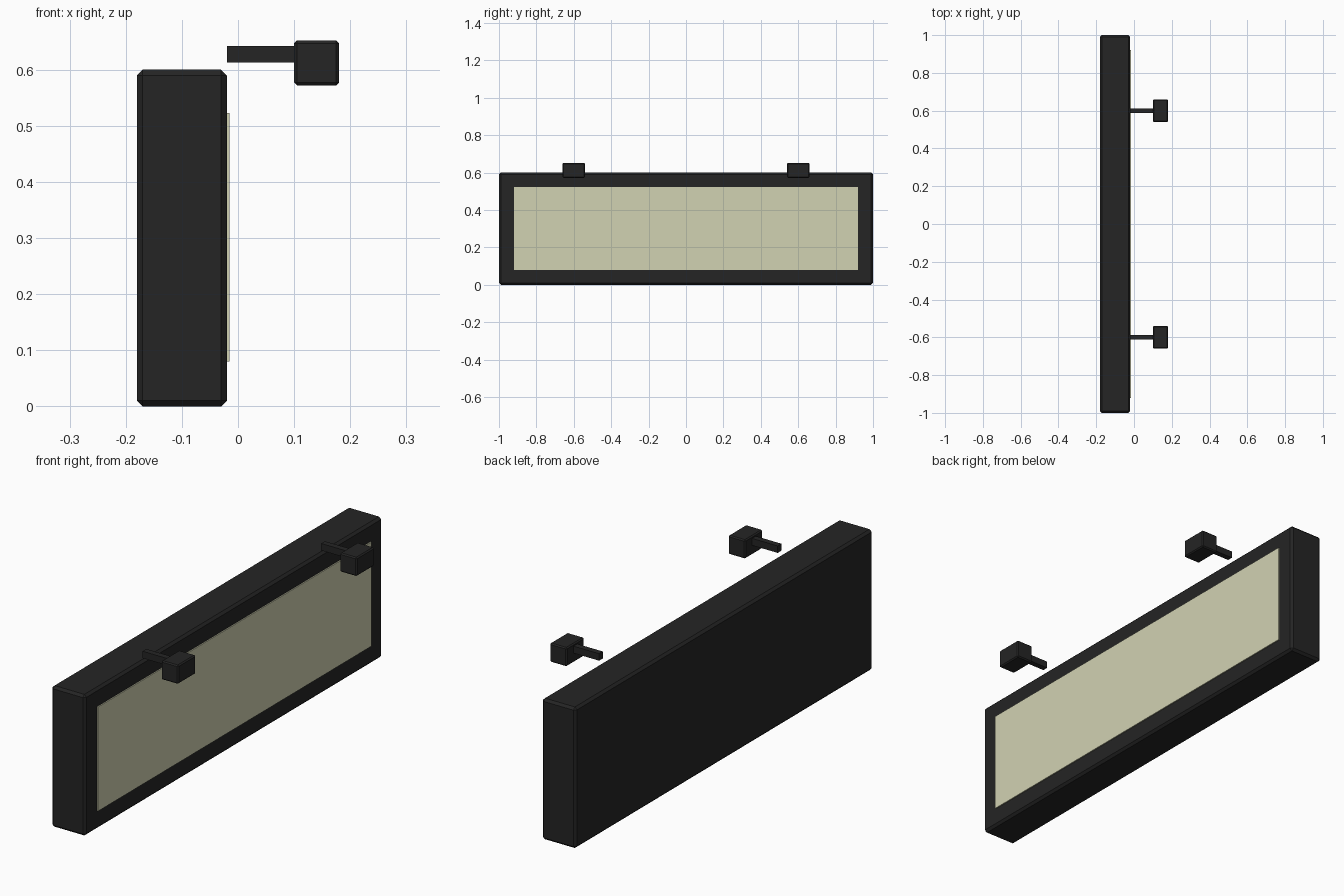
import bpy

if "Cube" in bpy.data.objects:
    bpy.data.objects.remove(bpy.data.objects["Cube"])


def material(name, rgb):
    m = bpy.data.materials.new(name)
    m.diffuse_color = (*rgb, 1.0)
    m.use_nodes = True
    m.node_tree.nodes["Principled BSDF"].inputs["Base Color"].default_value = m.diffuse_color
    return m


BLACK = material("matte black", (0.018, 0.018, 0.018))
CREAM = material("pale cream", (0.64, 0.645, 0.45))


def box(name, lo, hi, mat, bevel=0.0):
    """Axis-aligned box between two corners with an optional chamfer."""
    bpy.ops.mesh.primitive_cube_add(size=1, location=[(a + b) / 2 for a, b in zip(lo, hi)])
    ob = bpy.context.object
    ob.name = name
    ob.scale = [b - a for a, b in zip(lo, hi)]
    bpy.ops.object.transform_apply(location=False, rotation=False, scale=True)
    ob.data.materials.append(mat)
    if bevel:
        mod = ob.modifiers.new("chamfer", "BEVEL")
        mod.width = bevel
        mod.segments = 1
    return ob


# Sign cabinet and its illuminated front panel
box("sign_cabinet", (-0.18, -1.0, 0.0), (-0.02, 1.0, 0.6), BLACK, 0.01)
box("sign_panel", (-0.025, -0.92, 0.08), (-0.015, 0.92, 0.523), CREAM)

# Pair of lamps on short arms above the sign
for side, y in (("left", -0.6), ("right", 0.6)):
    box(f"lamp_arm_{side}", (-0.02, y - 0.0125, 0.6125), (0.11, y + 0.0125, 0.642), BLACK)
    box(f"lamp_head_{side}", (0.10, y - 0.06, 0.572), (0.18, y + 0.06, 0.652), BLACK, 0.005)
